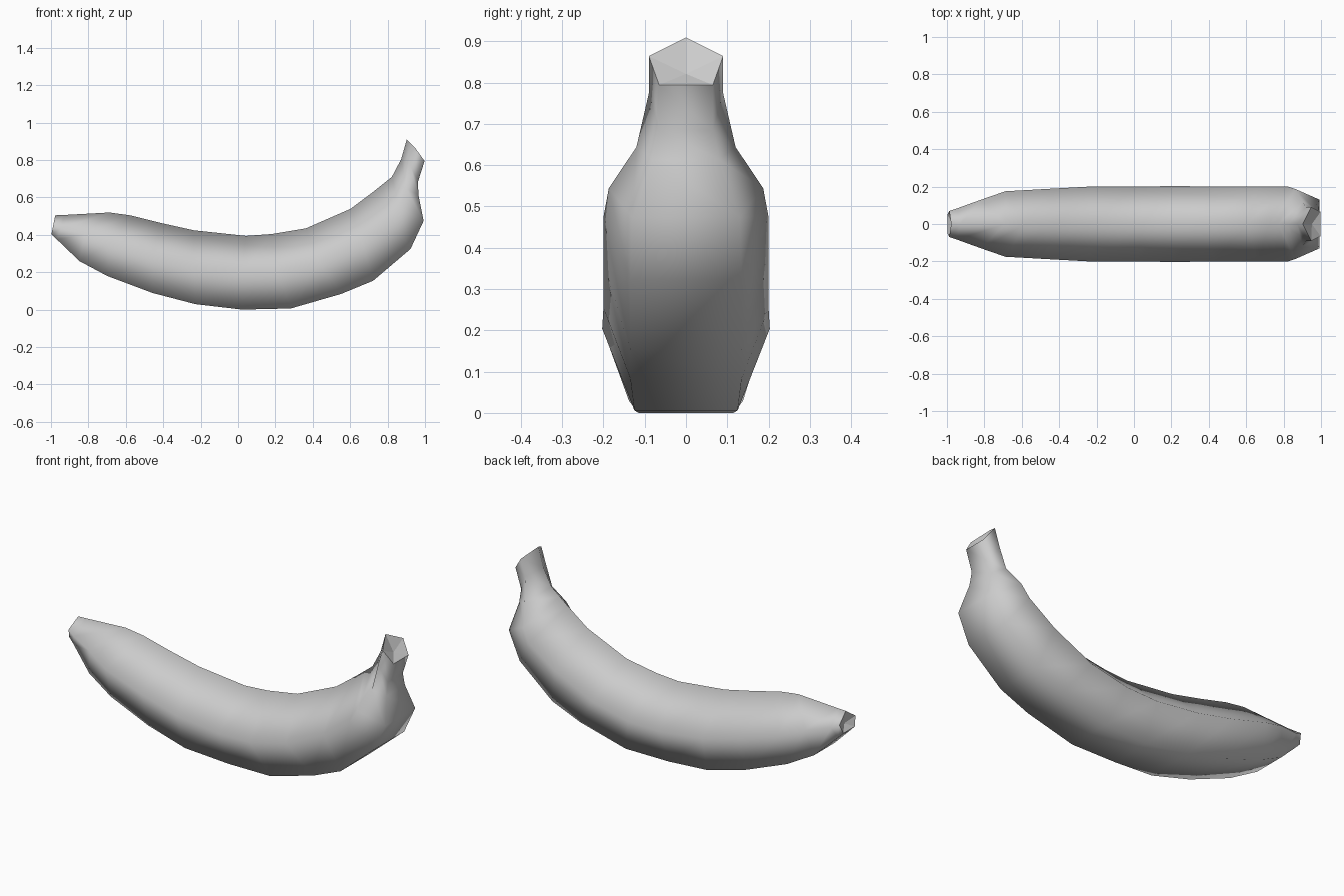
import bpy, bmesh
from mathutils import Vector

if "Cube" in bpy.data.objects:
    bpy.data.objects.remove(bpy.data.objects["Cube"])

# Five-sided rings from blossom end to stem:
# ridge (x, z), side (x, z, half width), underside (x, z, half width)
RINGS = [
    ((-.98, .51), (-.99, .46, .07), (-1.0, .41, .05)),
    ((-.93, .512), (-.95, .44, .083), (-.97, .38, .055)),
    ((-.69, .525), (-.82, .41, .13), (-.85, .265, .09)),
    ((-.58, .51), (-.69, .36, .175), (-.70, .185, .115)),
    ((-.42, .47), (-.46, .29, .188), (-.46, .095, .13)),
    ((-.24, .43), (-.24, .235, .2), (-.23, .035, .138)),
    ((.04, .40), (.02, .205, .2), (.02, .006, .115)),
    ((.18, .41), (.21, .21, .203), (.28, .012, .125)),
    ((.36, .44), (.43, .26, .2), (.55, .09, .135)),
    ((.60, .545), (.66, .37, .2), (.72, .16, .135)),
    ((.72, .635), (.82, .48, .2), (.92, .33, .135)),
    ((.77, .675), (.86, .55, .187), (.99, .48, .13)),
    ((.82, .715), (.90, .65, .12), (.962, .62, .08)),
    ((.87, .81), (.917, .78, .09), (.96, .69, .065)),
    ((.90, .915), (.945, .87, .09), (.995, .80, .065)),
]

bm = bmesh.new()
rings = []
for (tx, tz), (sx, sz, sw), (bx, bz, bw) in RINGS:
    pts = [(tx, 0, tz), (sx, sw, sz), (bx, bw, bz), (bx, -bw, bz), (sx, -sw, sz)]
    rings.append([bm.verts.new(p) for p in pts])

# Skin
for a, b in zip(rings, rings[1:]):
    for i in range(5):
        j = (i + 1) % 5
        bm.faces.new((a[i], a[j], b[j], b[i])).smooth = True

# Slightly hollow cut ends
for ring, inner in ((rings[0], rings[1]), (rings[-1], rings[-2])):
    mid = sum((v.co for v in ring), Vector()) / 5
    inward = sum((v.co for v in inner), Vector()) / 5 - mid
    c = bm.verts.new(mid + inward.normalized() * .025)
    for i in range(5):
        bm.faces.new((ring[i], ring[(i + 1) % 5], c))
        bm.edges.get((ring[i], ring[(i + 1) % 5])).smooth = False

bmesh.ops.recalc_face_normals(bm, faces=bm.faces[:])
lowest = min(v.co.z for v in bm.verts)
bmesh.ops.translate(bm, verts=bm.verts[:], vec=(.0025, 0, -lowest))
mesh = bpy.data.meshes.new("banana")
bm.to_mesh(mesh)
bm.free()
bpy.context.collection.objects.link(bpy.data.objects.new("banana", mesh))
